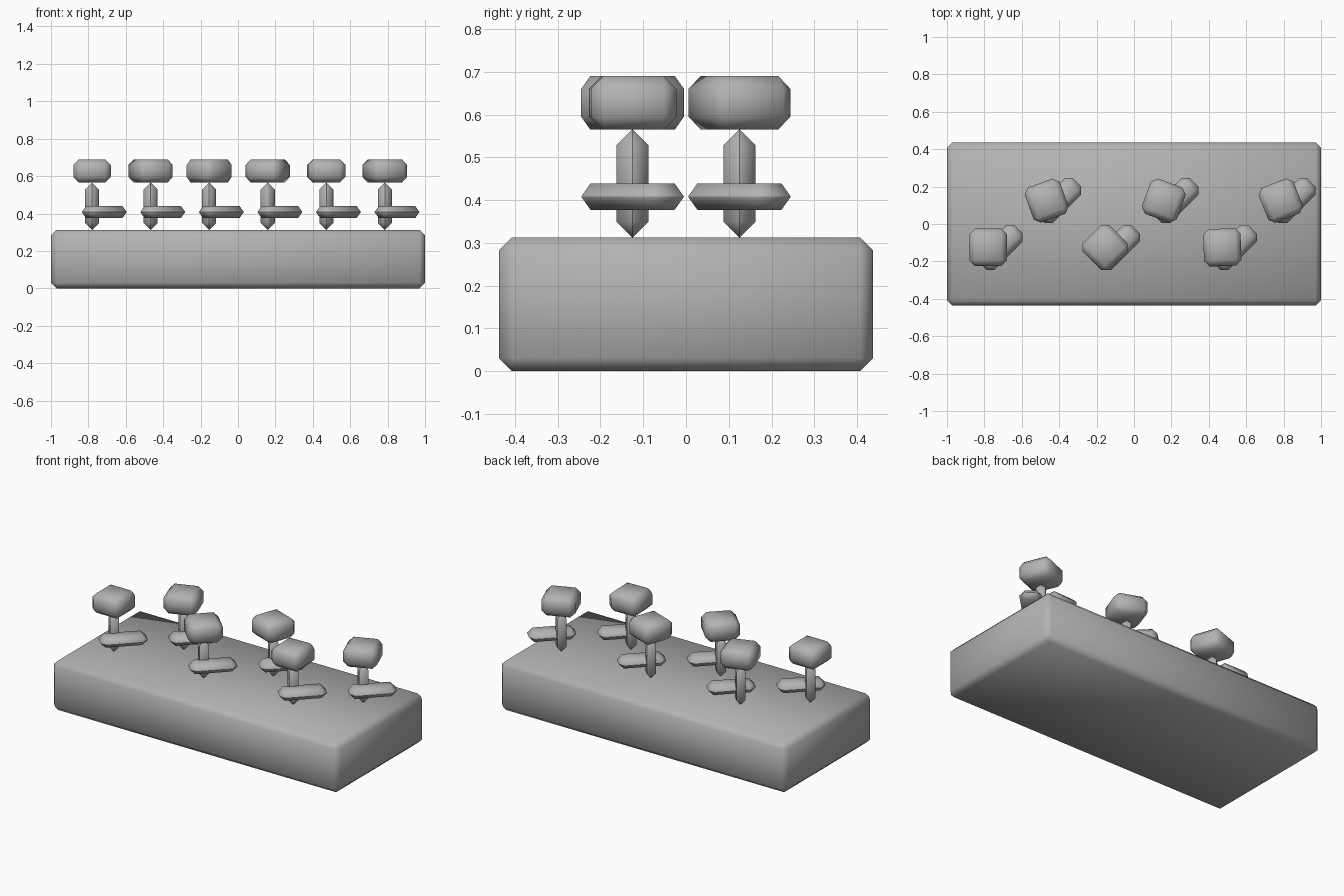
import bpy
import bmesh
from math import radians
from mathutils import Matrix, Vector

cube = bpy.data.objects.get("Cube")
if cube:
    bpy.data.objects.remove(cube, do_unlink=True)

# Single plain material
GREY = (0.45, 0.45, 0.45, 1.0)
grey = bpy.data.materials.new("plain grey")
grey.use_nodes = True
grey.diffuse_color = GREY
for node in grey.node_tree.nodes:
    if node.type == 'BSDF_PRINCIPLED':
        node.inputs["Base Color"].default_value = GREY


def chamfered_box(name, size, centre, chamfer, angle=0):
    """Smooth-shaded box with every edge chamfered, turned about z."""
    bm = bmesh.new()
    bmesh.ops.create_cube(bm, size=1, matrix=Matrix.Diagonal(Vector((*size, 1))))
    bmesh.ops.bevel(bm, geom=bm.edges[:], offset=chamfer, offset_type='OFFSET',
                    segments=1, profile=0.5, affect='EDGES', clamp_overlap=True)
    for face in bm.faces:
        face.smooth = True
    mesh = bpy.data.meshes.new(name)
    bm.to_mesh(mesh)
    bm.free()
    mesh.materials.append(grey)
    obj = bpy.data.objects.new(name, mesh)
    obj.location = centre
    obj.rotation_euler.z = radians(angle)
    bpy.context.collection.objects.link(obj)
    return obj


# Ground block
chamfered_box("base", (2, 0.874, 0.313), (0, 0, 0.1565), 0.03)

# Two staggered rows of plants: pointed stem, slanted leaf, turned flower head
head_angles = (0, 20, 45, -20, 2, 22)
for i, angle in enumerate(head_angles):
    x = -0.78 + 0.313 * i
    y = 0.125 if i % 2 else -0.125
    chamfered_box(f"stem_{i + 1}", (0.075, 0.075, 0.253), (x, y, 0.4385), 0.0373)
    chamfered_box(f"leaf_{i + 1}", (0.275, 0.125, 0.062), (x + 0.065, y, 0.408), 0.0305, 45)
    chamfered_box(f"flower_head_{i + 1}", (0.2, 0.2, 0.125), (x, y, 0.6275), 0.03, angle)
